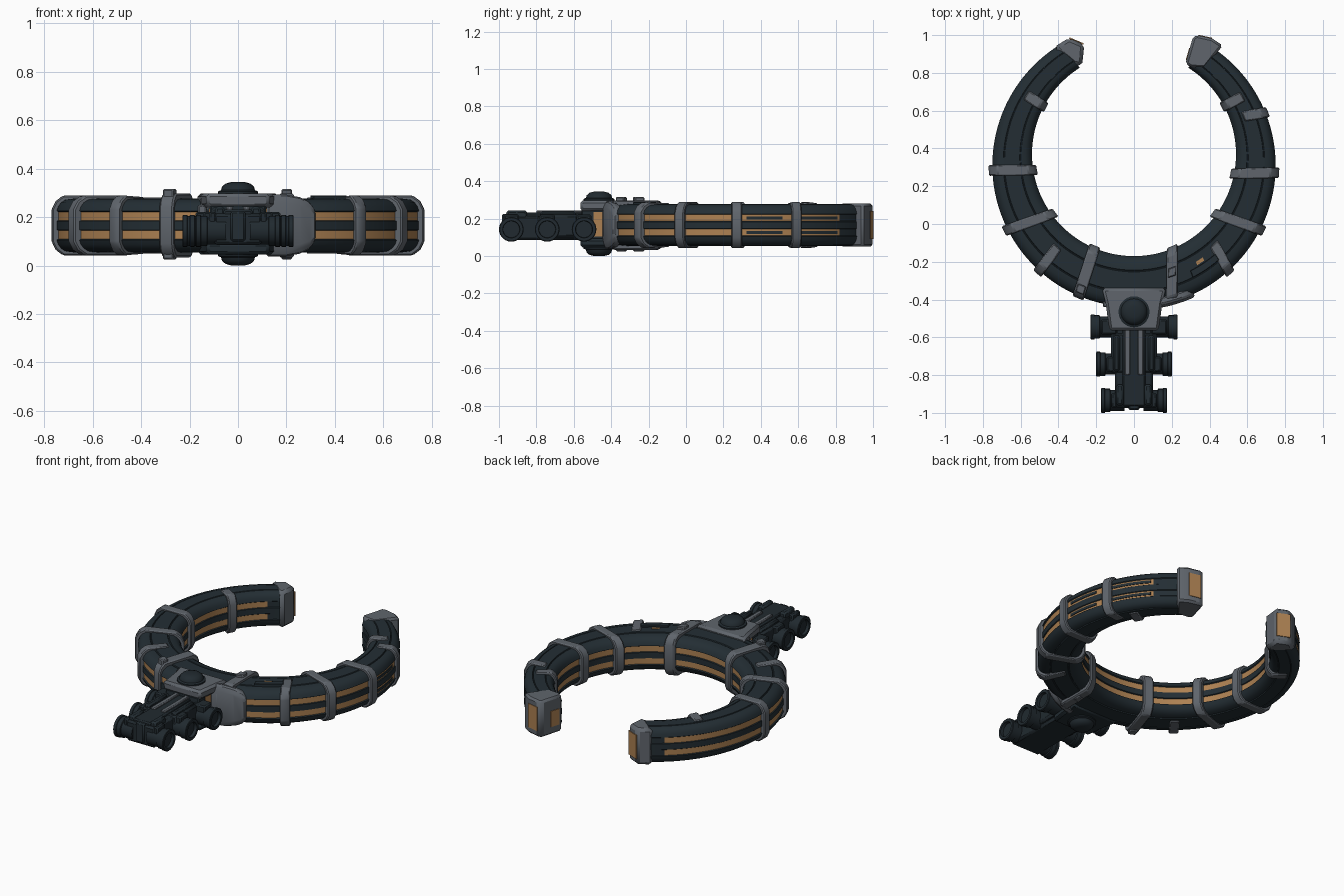
import bpy, bmesh, math
from mathutils import Vector

if "Cube" in bpy.data.objects:
    bpy.data.objects.remove(bpy.data.objects["Cube"])

def material(name, rgb):
    m = bpy.data.materials.new(name)
    m.diffuse_color = (*rgb, 1)
    m.use_nodes = True
    m.node_tree.nodes["Principled BSDF"].inputs["Base Color"].default_value = m.diffuse_color
    return m

DARK = material("dark slate", (0.017, 0.027, 0.034))
BLACK = material("charcoal", (0.015, 0.023, 0.029))
GREY = material("steel grey", (0.115, 0.130, 0.150))
ORANGE = material("copper orange", (0.42, 0.22, 0.085))
ZC = 0.1655          # height of the ring's middle plane

def finish(name, bm, mats, bevel=0.0, angle=32):
    bmesh.ops.remove_doubles(bm, verts=bm.verts, dist=1e-5)
    bmesh.ops.recalc_face_normals(bm, faces=bm.faces)
    me = bpy.data.meshes.new(name)
    bm.to_mesh(me)
    bm.free()
    for m in mats:
        me.materials.append(m)
    me.shade_smooth()
    me.set_sharp_from_angle(angle=math.radians(angle))
    ob = bpy.data.objects.new(name, me)
    bpy.context.collection.objects.link(ob)
    if bevel:
        b = ob.modifiers.new("bevel", 'BEVEL')
        b.width, b.segments, b.limit_method = bevel, 1, 'ANGLE'
    return ob

def ring_point(ti, to, u, z):
    """Point across the ring: u=-1 inner wall, u=1 outer wall; angles from the bottom."""
    a, b = math.radians(ti), math.radians(to)
    inner = Vector((0.54 * math.sin(a), 0.37 - 0.54 * math.cos(a), 0))
    outer = Vector((0.75 * math.sin(b), 0.31 - 0.75 * math.cos(b), 0))
    p = inner.lerp(outer, (u + 1) / 2)
    p.z = ZC + z
    return p

def loft(name, stations, pts, mats, rule=None, bevel=0.0):
    """Skin a cross-section through stations (inner angle, outer angle, u scale, z scale)."""
    bm = bmesh.new()
    rows = [[bm.verts.new(ring_point(ti, to, u * ku, z * kz)) for u, z in pts]
            for ti, to, ku, kz in stations]
    n = len(pts)
    for k, (r0, r1) in enumerate(zip(rows, rows[1:])):
        for i in range(n):
            j = (i + 1) % n
            f = bm.faces.new((r0[i], r0[j], r1[j], r1[i]))
            if rule and rule(pts[i], pts[j], stations[k][0]):
                f.material_index = 1
    bm.faces.new(rows[0])
    bm.faces.new(rows[-1])
    return finish(name, bm, mats, bevel)

def arc(t0, t1, n):
    return [(t0 + (t1 - t0) * i / n,) * 2 + (1, 1) for i in range(n + 1)]

def slanted(ti, to, w):
    """Short run whose inner and outer ends sit at different angles."""
    return [(ti + d * w * 1.2, to + d * w * 0.9, 1, 1) for d in (-1, 0, 1)]

def full(q):
    """Mirror a quarter section (outer side to top) into a closed one."""
    top = q + [(-u, z) for u, z in reversed(q)]
    return top + [(u, -z) for u, z in reversed(top)]

def prism(name, poly, z0, z1, mat, bevel=0.006):
    bm = bmesh.new()
    lo, hi = ([bm.verts.new((x, y, z)) for x, y in poly] for z in (z0, z1))
    bm.faces.new(lo)
    bm.faces.new(hi)
    for i in range(len(poly)):
        j = (i + 1) % len(poly)
        bm.faces.new((lo[i], lo[j], hi[j], hi[i]))
    return finish(name, bm, [mat], bevel)

def box(name, x0, x1, y0, y1, z0, z1, mat, bevel=0.006):
    return prism(name, [(x0, y0), (x1, y0), (x1, y1), (x0, y1)], z0, z1, mat, bevel)

def edge_plate(name, p, q, z0, z1, mat, t=0.004):
    """Thin plate lying on the vertical wall from p to q, to the left of that direction."""
    p, q = Vector(p), Vector(q)
    d = (q - p).normalized()
    n = Vector((-d.y, d.x)) * t
    return prism(name, [p - n, q - n, q + n, p + n], z0, z1, mat, 0)

def lathe(name, profile, place, mat, n=28):
    """Spin (radius, distance) pairs; place maps (a, b, distance) to a position."""
    bm = bmesh.new()
    rows = []
    for r, d in profile:
        rows.append([bm.verts.new(place(r * math.cos(2 * math.pi * i / n),
                                        r * math.sin(2 * math.pi * i / n), d)) for i in range(n)])
    for r0, r1 in zip(rows, rows[1:]):
        for i in range(n):
            bm.faces.new((r0[i], r0[i - 1], r1[i - 1], r1[i]))
    bmesh.ops.dissolve_degenerate(bm, edges=bm.edges, dist=1e-5)
    return finish(name, bm, [mat])

# Open ring body with copper grooves on the inner and outer walls
G = 0.94
body = full([(0.99, 0.018), (G, 0.021), (G, 0.056), (1.0, 0.060), (0.94, 0.079), (0.84, 0.094),
             (0.68, 0.106), (0.45, 0.110), (0.43, 0.106), (0.40, 0.106), (0.38, 0.112)])
loft("ring_body", arc(-148, 148, 120), body, [DARK, ORANGE],
     lambda a, b, t: abs(a[0]) == G and a[0] == b[0] and -141 < t < 133)

# Dark inserts narrowing the copper on the right arm's outer wall
for s in (-1, 1):
    for t0, t1 in ((91, 106), (114, 132)):
        loft("groove_insert", arc(t0, t1, 8),
             [(0.90, s * 0.031), (0.98, s * 0.031), (0.98, s * 0.047), (0.90, s * 0.047)], [DARK])

# Full clamps around the ring: inner angle, outer angle
for ti, to in ((-81, -88), (-54, -63), (54, 63), (79, 87)):
    loft("ring_clamp", slanted(ti, to, 2.4),
         full([(1.18, 0.066), (1.03, 0.100), (0.75, 0.123)]), [GREY], bevel=0.006)
for ti, to, u in ((-23, -23, 0.55), (22, 15.5, -0.3)):
    loft("front_clamp", slanted(ti, to, 2.7),
         full([(1.10, 0.075), (1.0, 0.108), (0.78, 0.132)]), [GREY], bevel=0.007)
    loft("clamp_lug", slanted(ti, to, 2.0),
         [(u, -0.14), (u + 0.35, -0.14), (u + 0.35, 0.15), (u, 0.15)], [GREY], bevel=0.005)

# Half clamps gripping only the outer (1) or inner (-1) wall
for ti, to, s in ((-40, -42, 1), (44, 42, 1), (110, 112, 1), (-118, -123, -1), (118, 122, -1)):
    pts = [(-0.25, 0.117), (0.75, 0.123), (1.0, 0.102), (1.15, 0.070)]
    pts = [(u * s, z) for u, z in pts]
    pts += [(u, -z) for u, z in reversed(pts)]
    loft("half_clamp", slanted(ti, to, 2.4), pts, [GREY], bevel=0.006)

# Small service panel on the right front of the ring
loft("service_strip", arc(31, 35, 4),
     [(-0.1, 0.10), (0.04, 0.10), (0.04, 0.115), (-0.1, 0.115)], [ORANGE])
loft("service_rail", arc(27, 41, 6),
     [(0.1, 0.10), (0.40, 0.10), (0.40, 0.124), (0.1, 0.124)], [DARK], bevel=0.003)

# Grey tips with copper plates on their rear faces
prism("right_tip", [(0.272, 0.85), (0.312, 0.99), (0.335, 1.0), (0.415, 0.982), (0.47, 0.945),
                    (0.375, 0.825), (0.30, 0.83)], 0.05, 0.28, GREY, 0.018)
edge_plate("right_tip_plate", (0.412, 0.982), (0.340, 0.998), 0.09, 0.24, ORANGE)
edge_plate("right_tip_inner_plate", (0.296, 0.93), (0.278, 0.868), 0.10, 0.20, ORANGE)
prism("left_tip", [(-0.275, 0.835), (-0.263, 0.95), (-0.345, 0.985), (-0.425, 0.935), (-0.32, 0.845)],
      0.05, 0.28, GREY, 0.018)
edge_plate("left_tip_plate", (-0.268, 0.953), (-0.342, 0.984), 0.09, 0.24, ORANGE)

# Bracket joining ring and handle
box("bracket_neck", -0.155, 0.155, -0.425, -0.345, 0.065, 0.285, GREY, 0.012)
plate = [(-0.17, -0.34), (-0.15, -0.42), (-0.13, -0.565), (0.13, -0.565), (0.15, -0.42), (0.17, -0.34)]
prism("bracket_top", plate, 0.24, 0.298, GREY, 0.014)
prism("bracket_bottom", plate, 0.045, 0.095, DARK, 0.014)
box("bracket_core", -0.115, 0.115, -0.56, -0.40, 0.08, 0.25, DARK)
for s in (-1, 1):
    box("bracket_side_plate", *sorted((s * 0.113, s * 0.120)), -0.495, -0.435, 0.105, 0.235, ORANGE, 0)
    box("bracket_lug", *sorted((s * 0.13, s * 0.165)), -0.44, -0.39, 0.1, 0.25, GREY)
loft("bracket_wing", [(t, t, 1, k) for t, k in ((9, 1.1), (15, 1.1), (20, 1), (23, 0.85), (25, 0.6))],
     [(0.72, 0.112), (1.0, 0.118), (1.13, 0.085), (1.13, -0.085), (1.0, -0.118), (0.72, -0.112)],
     [GREY], bevel=0.008)

# Pivot domes above and below the bracket
dome = [(0, 0.28), (0.082, 0.28), (0.082, 0.306), (0.070, 0.311), (0.066, 0.325),
        (0.052, 0.338), (0.030, 0.344), (0, 0.345)]
lathe("pivot_dome_top", dome, lambda a, b, d: (a, b - 0.465, d), BLACK)
lathe("pivot_dome_bottom", dome, lambda a, b, d: (a, b - 0.465, 0.345 - d), BLACK)

# Handle beam
box("handle_beam", -0.10, 0.10, -0.975, -0.55, 0.085, 0.215, BLACK, 0.012)
box("handle_block", -0.122, 0.122, -0.79, -0.575, 0.10, 0.222, BLACK, 0.012)
box("handle_spine", -0.06, 0.06, -0.965, -0.55, 0.20, 0.232, BLACK, 0.008)
box("handle_end_block", -0.03, 0.03, -0.985, -0.83, 0.10, 0.225, DARK, 0.008)
for s in (-1, 1):
    box("handle_strip", *sorted((s * 0.02, s * 0.05)), -0.80, -0.555, 0.21, 0.243, GREY, 0.005)
    box("handle_end_rail", *sorted((s * 0.055, s * 0.095)), -0.96, -0.85, 0.19, 0.243, DARK, 0.01)
    box("handle_side_rail", *sorted((s * 0.075, s * 0.11)), -0.78, -0.59, 0.20, 0.24, BLACK, 0.01)

# Three pairs of hollow-ended drums along the handle
for y, e in ((-0.545, 0.23), (-0.742, 0.20), (-0.934, 0.175)):
    drum = [(0, 0.05), (0.056, 0.05), (0.056, e - 0.05), (0.062, e - 0.047), (0.062, e - 0.022),
            (0.066, e - 0.02), (0.066, e - 0.003), (0.062, e), (0.046, e), (0.044, e - 0.018), (0, e - 0.018)]
    for s in (-1, 1):
        lathe("handle_drum", drum, lambda a, b, d: (s * d, y + a, 0.143 + b), BLACK)
        box("drum_saddle", *sorted((s * 0.09, s * (e - 0.055))), y - 0.04, y + 0.04, 0.15, 0.222, BLACK, 0.008)
